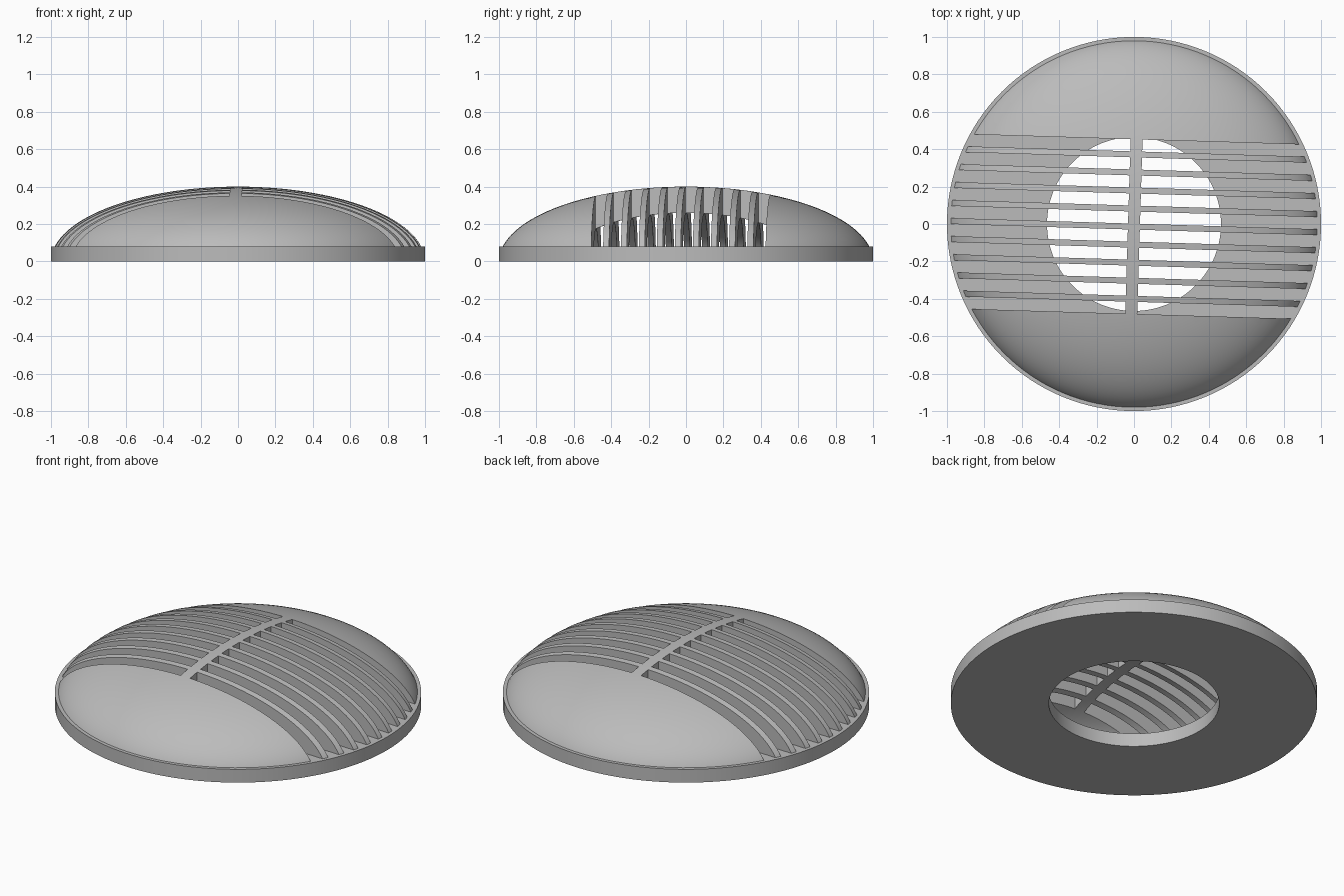
import bpy, bmesh, math
from mathutils import Matrix

if "Cube" in bpy.data.objects:
    bpy.data.objects.remove(bpy.data.objects["Cube"])

SEG = 128            # steps around
TILT = math.radians(-1.75)

grey = bpy.data.materials.new("plain grey")
grey.diffuse_color = (0.5, 0.5, 0.5, 1)
grey.use_nodes = True
grey.node_tree.nodes["Principled BSDF"].inputs["Base Color"].default_value = grey.diffuse_color


def finish(name, bm):
    bmesh.ops.recalc_face_normals(bm, faces=bm.faces)
    me = bpy.data.meshes.new(name)
    bm.to_mesh(me)
    bm.free()
    me.materials.append(grey)
    ob = bpy.data.objects.new(name, me)
    bpy.context.collection.objects.link(ob)
    return ob


def lathe(name, profile):
    """Turn a closed (r, z) outline around the z axis."""
    bm = bmesh.new()
    vs = [bm.verts.new((r, 0, z)) for r, z in profile]
    es = [bm.edges.new((vs[i], vs[(i + 1) % len(vs)])) for i in range(len(vs))]
    bmesh.ops.spin(bm, geom=vs + es, cent=(0, 0, 0), axis=(0, 0, 1),
                   angle=2 * math.pi, steps=SEG, use_duplicate=False)
    bmesh.ops.remove_doubles(bm, verts=bm.verts, dist=1e-5)
    bmesh.ops.dissolve_degenerate(bm, edges=bm.edges, dist=1e-5)
    return finish(name, bm)


def ellipse_arc(a, b, z0, n):
    """Points from height z0 up to the pole of an ellipse."""
    t0 = math.asin(z0 / b)
    pts = []
    for i in range(n + 1):
        t = t0 + (math.pi / 2 - t0) * i / n
        pts.append((0 if i == n else a * math.cos(t), b * math.sin(t)))
    return pts


def smooth(ob):
    bpy.ops.object.select_all(action='DESELECT')
    ob.select_set(True)
    bpy.context.view_layer.objects.active = ob
    bpy.ops.object.shade_smooth_by_angle(angle=math.radians(25))


# flat base plate with the round opening
base = lathe("base_ring", [(0.465, 0), (1, 0), (1, 0.08), (0.465, 0.08)])

# hollow dome, its foot sunk into the base
FOOT = 0.04
dome = lathe("slatted_dome", ellipse_arc(1, 0.4, FOOT, 28)
             + ellipse_arc(0.65, 0.26, FOOT, 20)[::-1])

# two banks of ten slots, leaving nine slats and a central bar
PITCH, SLOT, BAR = 0.0965, 0.0645, 0.064
bm = bmesh.new()
for side in (-1, 1):
    for i in range(10):
        y = (i - 4.5) * PITCH - 0.014
        m = (Matrix.Rotation(TILT, 4, 'Z')
             @ Matrix.Translation((side * (BAR / 2 + 0.6), y, 0.3))
             @ Matrix.Diagonal((1.2, SLOT, 0.7, 1)))
        bmesh.ops.create_cube(bm, size=1, matrix=m)
cutter = finish("slot_cutter", bm)
cutter.hide_render = True

mod = dome.modifiers.new("slots", 'BOOLEAN')
mod.operation = 'DIFFERENCE'
mod.solver = 'EXACT'
mod.object = cutter
bpy.context.view_layer.objects.active = dome
bpy.ops.object.modifier_apply(modifier=mod.name)
bpy.data.objects.remove(cutter)

for ob in (base, dome):
    smooth(ob)
